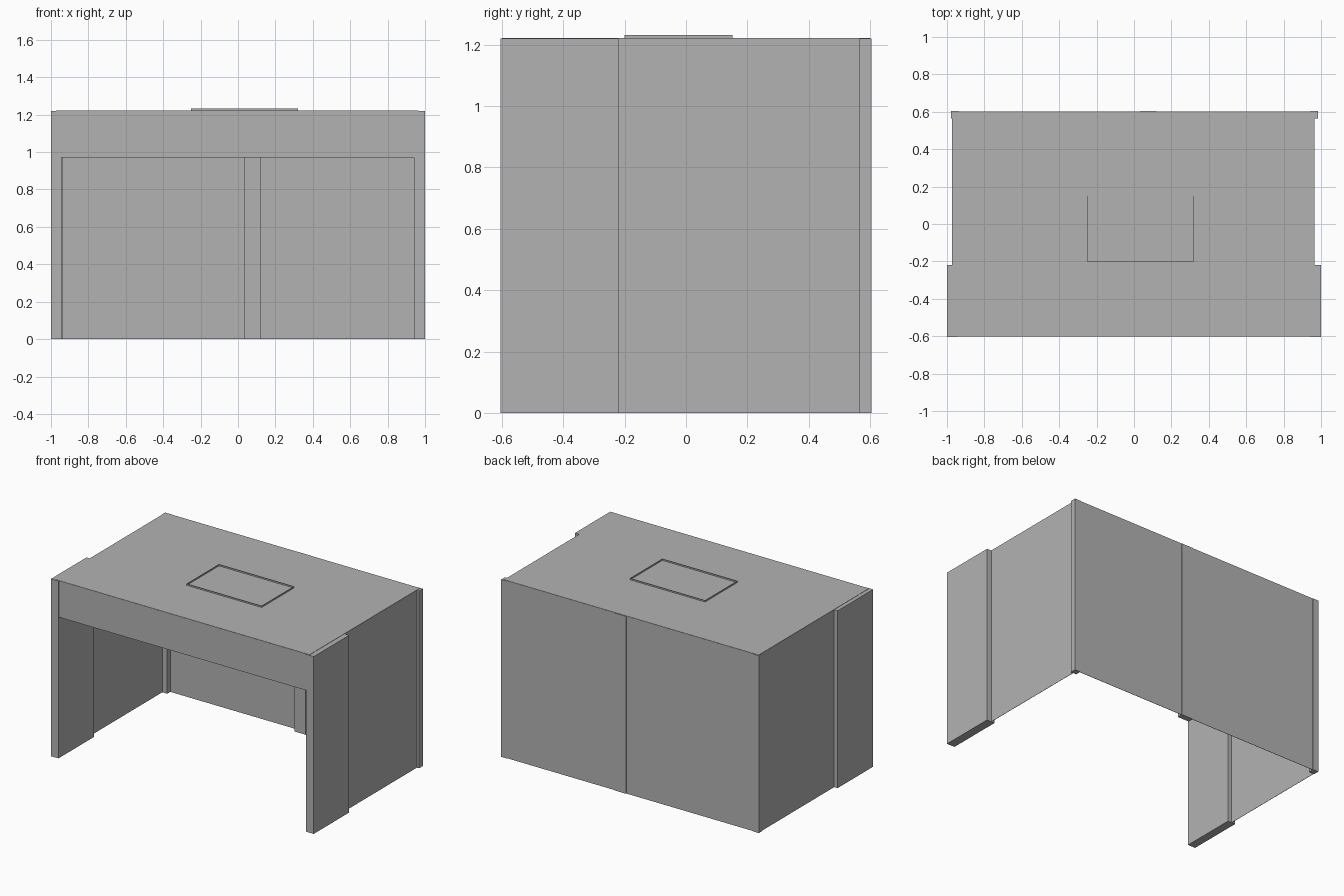
import bpy

cube = bpy.data.objects.get("Cube")
if cube:
    bpy.data.objects.remove(cube, do_unlink=True)

grey = bpy.data.materials.new("plain_grey")
grey.use_nodes = True
colour = (0.45, 0.45, 0.45, 1)
grey.diffuse_color = colour
grey.node_tree.nodes["Principled BSDF"].inputs["Base Color"].default_value = colour

TOP = 1.22      # height of the walls and posts
SHEET = 0.002   # thickness of the thin panels


def box(name, x, y, z=(0, TOP)):
    """Axis-aligned box given as ranges along x, y and z."""
    verts = [(a, b, c) for a in x for b in y for c in z]
    faces = [(0, 1, 3, 2), (4, 6, 7, 5), (0, 4, 5, 1),
             (2, 3, 7, 6), (0, 2, 6, 4), (1, 5, 7, 3)]
    mesh = bpy.data.meshes.new(name)
    mesh.from_pydata(verts, [], faces)
    mesh.materials.append(grey)
    obj = bpy.data.objects.new(name, mesh)
    bpy.context.collection.objects.link(obj)
    return obj


def sheet(at):
    """Range of a thin panel centred on a coordinate."""
    return (at - SHEET / 2, at + SHEET / 2)


left, right, front, back = 0.965, -0.973, -0.6, 0.6

# Wide pillars on both sides of the open front
box("front_pillar_left", (0.94, 1.0), (-0.605, -0.22))
box("front_pillar_right", (-1.0, -0.943), (-0.605, -0.22))

# Slim posts along the back
for name, x in (("left", (0.94, 0.983)), ("middle", (0.033, 0.12)),
                ("right", (-0.978, -0.935))):
    box("back_post_" + name, x, (0.565, 0.605))

# Thin walls and the header over the opening
box("left_wall", sheet(left), (-0.3, back))
box("right_wall", sheet(right), (-0.3, back))
box("back_wall", (right, left), sheet(back))
box("front_header", (-0.945, 0.942), sheet(front), (0.97, TOP))

# Flat roof, a hair above the posts
box("roof", (right, left), (front, back), (TOP, TOP + SHEET))

# Low open curb on the roof
vx, vy, vz = (-0.25, 0.32), (-0.2, 0.15), (TOP, 1.232)
for side, x in zip(("right", "left"), vx):
    box("roof_curb_" + side, sheet(x), vy, vz)
for side, y in zip(("front", "back"), vy):
    box("roof_curb_" + side, vx, sheet(y), vz)
